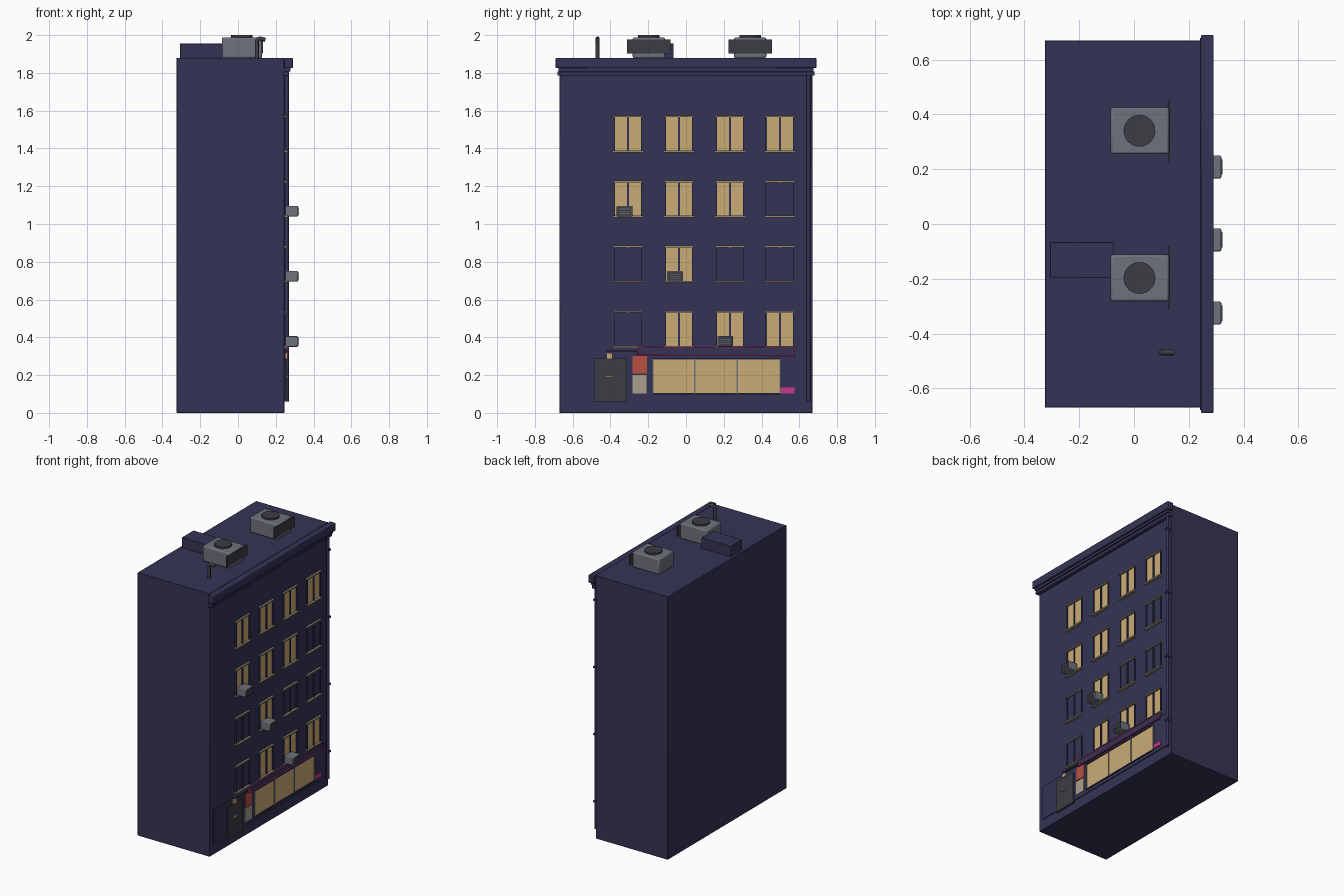
import bpy
from math import radians

cube = bpy.data.objects.get("Cube")
if cube:
    bpy.data.objects.remove(cube, do_unlink=True)


def material(name, r, g, b):
    m = bpy.data.materials.new(name)
    m.use_nodes = True
    m.diffuse_color = (r, g, b, 1)
    m.node_tree.nodes["Principled BSDF"].inputs["Base Color"].default_value = (r, g, b, 1)
    return m


navy = material("navy wall", 0.036, 0.034, 0.092)
amber = material("lit amber", 0.6, 0.41, 0.18)
stone = material("tan stone", 0.30, 0.25, 0.16)
grey = material("metal grey", 0.16, 0.17, 0.205)
dark = material("charcoal", 0.046, 0.046, 0.06)
red = material("poster red", 0.48, 0.08, 0.05)
cream = material("poster cream", 0.40, 0.35, 0.26)
pink = material("neon pink", 0.58, 0.04, 0.25)

WALL = 0.245


def box(name, x, y, z, mat, bevel=0):
    """Box from (min, max) ranges on each axis."""
    bpy.ops.mesh.primitive_cube_add(size=1, location=[sum(r) / 2 for r in (x, y, z)])
    ob = bpy.context.object
    ob.name = name
    ob.scale = [r[1] - r[0] for r in (x, y, z)]
    bpy.ops.object.transform_apply(location=False, rotation=False)
    ob.data.materials.append(mat)
    if bevel:
        mod = ob.modifiers.new("Soft edges", 'BEVEL')
        mod.width = bevel
        mod.segments = 2
        bpy.ops.object.shade_smooth_by_angle(angle=radians(40))
    return ob


def plate(name, y, z, mat, out, bevel=0):
    """Facade piece standing out from the street wall."""
    return box(name, (WALL - 0.004, WALL + out), y, z, mat, bevel)


def cylinder(name, radius, depth, loc, mat, sides=24):
    bpy.ops.mesh.primitive_cylinder_add(vertices=sides, radius=radius, depth=depth, location=loc)
    ob = bpy.context.object
    ob.name = name
    ob.data.materials.append(mat)
    bpy.ops.object.shade_smooth_by_angle(angle=radians(40))
    return ob


def tube(name, points, radius, mat):
    curve = bpy.data.curves.new(name, 'CURVE')
    curve.dimensions = '3D'
    curve.bevel_depth = radius
    curve.bevel_resolution = 2
    curve.use_fill_caps = True
    spline = curve.splines.new('POLY')
    spline.points.add(len(points) - 1)
    for p, co in zip(spline.points, points):
        p.co = (*co, 1)
    curve.materials.append(mat)
    ob = bpy.data.objects.new(name, curve)
    bpy.context.collection.objects.link(ob)


# Main block, cornice and moulding
box("building_body", (-0.325, WALL), (-0.67, 0.67), (0, 1.88), navy, 0.003)
box("cornice", (0.245, 0.29), (-0.69, 0.69), (1.825, 1.88), navy, 0.004)
plate("cornice_step", (-0.675, 0.675), (1.808, 1.826), navy, 0.032)
plate("cornice_moulding", (-0.68, 0.68), (1.785, 1.808), navy, 0.025, 0.004)

# Upper windows, with a rule for which are lit
columns = (-0.307, -0.037, 0.233, 0.497)
lit_rows = ("0111", "0100", "1110", "1111")
for row, lit in enumerate(lit_rows):
    z = 0.35 + row * 0.345
    for col, y in enumerate(columns):
        tag = f"_{row + 1}_{col + 1}"
        glass = amber if lit[col] == "1" else navy
        plate("window_glass" + tag, (y - 0.071, y + 0.071), (z, z + 0.185), glass, 0.003)
        plate("window_mullion" + tag, (y - 0.005, y + 0.005), (z, z + 0.185), navy, 0.009)
        for side in (-1, 1):
            e = y + side * 0.072
            plate("window_jamb" + tag, (e - 0.003, e + 0.003), (z, z + 0.185), navy, 0.009)
        plate("window_lintel" + tag, (y - 0.078, y + 0.078), (z + 0.181, z + 0.190), stone, 0.014)
        plate("window_sill" + tag, (y - 0.081, y + 0.081), (z - 0.006, z + 0.004), stone, 0.019)

# Window air conditioners with slatted outer face
for y, z in ((-0.325, 1.04), (-0.058, 0.695), (0.208, 0.35)):
    box("window_cooler", (0.247, 0.318), (y - 0.042, y + 0.042), (z, z + 0.056), grey, 0.005)
    box("cooler_grille", (0.315, 0.320), (y - 0.037, y + 0.037), (z + 0.005, z + 0.051), dark)
    for i in range(3):
        s = z + 0.014 + i * 0.012
        box("cooler_slat", (0.318, 0.322), (y - 0.028, y + 0.028), (s, s + 0.003), grey)

# Shopfront panel
plate("shopfront_panel", (-0.63, 0.63), (0.075, 0.32), navy, 0.006)

# Door with lamp and handle
plate("door", (-0.485, -0.313), (0.06, 0.288), dark, 0.014)
plate("door_handle", (-0.425, -0.383), (0.188, 0.196), amber, 0.022)
plate("door_lamp", (-0.42, -0.388), (0.289, 0.316), amber, 0.018)
plate("door_canopy", (-0.42, -0.255), (0.322, 0.332), navy, 0.018)

# Posters
plate("poster_red", (-0.282, -0.206), (0.208, 0.302), red, 0.010)
plate("poster_cream", (-0.284, -0.208), (0.103, 0.2), cream, 0.010)

# Display window
plate("display_window", (-0.175, 0.497), (0.105, 0.285), amber, 0.009)
for y in (-0.177, 0.047, 0.272, 0.499):
    plate("display_mullion", (y - 0.004, y + 0.004), (0.1, 0.288), grey, 0.014)
for z in (0.1, 0.285):
    plate("display_rail", (-0.181, 0.503), (z - 0.003, z + 0.003), navy, 0.014)
plate("pink_sticker", (0.503, 0.575), (0.103, 0.135), pink, 0.012)

# Sign board with neon rim
plate("sign_board", (-0.25, 0.57), (0.303, 0.345), navy, 0.018)
x, y0, y1, z0, z1 = WALL + 0.02, -0.252, 0.572, 0.304, 0.346
tube("sign_neon", [(x, y0, z0), (x, y1, z0), (x, y1, z1), (x, y0, z1), (x, y0, z0)], 0.004, pink)

# Drain pipe with brackets
cylinder("drain_pipe", 0.011, 1.74, (0.258, 0.648, 0.93), navy, 12)
for i in range(4):
    z = 0.25 + i * 0.48
    plate("pipe_bracket", (0.634, 0.662), (z, z + 0.012), navy, 0.026)

# Rooftop coolers with fan and front grille
for y in (0.34, -0.197):
    box("roof_cooler", (-0.085, 0.128), (y - 0.085, y + 0.085), (1.878, 1.988), grey, 0.008)
    cylinder("roof_fan", 0.058, 0.02, (0.02, y, 1.99), dark)
    box("roof_cooler_grille", (0.124, 0.132), (y - 0.115, y + 0.115), (1.902, 1.977), dark)

# Roof duct and vent pipe
box("roof_duct", (-0.307, -0.075), (-0.195, -0.065), (1.878, 1.955), navy, 0.003)
tube("vent_pipe", [(0.1, -0.468, 1.875), (0.1, -0.468, 1.968), (0.106, -0.468, 1.979),
                   (0.118, -0.468, 1.982), (0.145, -0.468, 1.975)], 0.011, dark)
